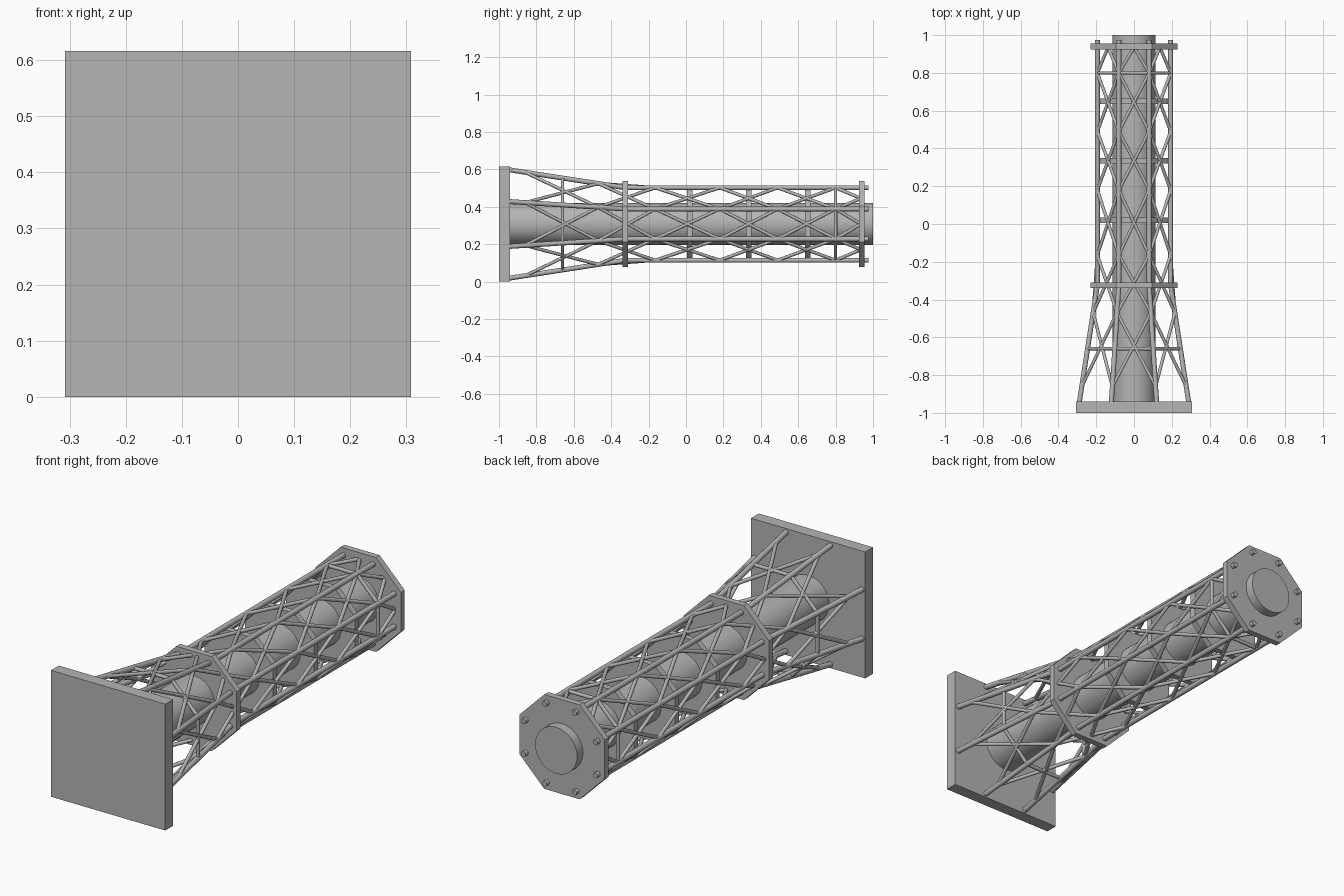
import bpy, math
from mathutils import Vector

cube = bpy.data.objects.get("Cube")
if cube:
    bpy.data.objects.remove(cube, do_unlink=True)

ZC = 0.308          # height of the long axis
PLATE_Y = -0.325    # where the flared legs become straight

steel = bpy.data.materials.new("grey steel")
steel.use_nodes = True
steel.diffuse_color = (0.46, 0.46, 0.46, 1)
steel.node_tree.nodes["Principled BSDF"].inputs["Base Color"].default_value = (0.46, 0.46, 0.46, 1)


def finish(name, smooth=False):
    ob = bpy.context.object
    ob.name = name
    ob.data.materials.append(steel)
    if smooth:
        bpy.ops.object.shade_smooth_by_angle(angle=math.radians(40))
    return ob


def rod(name, a, b, r, sides=12, smooth=True):
    """Cylinder between two points."""
    a, b = Vector(a), Vector(b)
    d = b - a
    bpy.ops.mesh.primitive_cylinder_add(vertices=sides, radius=r, depth=d.length, location=(a + b) / 2)
    bpy.context.object.rotation_euler = d.to_track_quat('Z', 'Y').to_euler()
    return finish(name, smooth)


def octagon(name, y, apothem, thick):
    """Octagonal plate across the axis, flats facing the sides and top."""
    bpy.ops.mesh.primitive_cylinder_add(vertices=8, radius=apothem / math.cos(math.pi / 8), depth=thick)
    ob = bpy.context.object
    ob.rotation_euler = (math.pi / 2, 0, 0)
    for v in ob.data.vertices:
        x, z = v.co.x, v.co.y
        c, s = math.cos(math.pi / 8), math.sin(math.pi / 8)
        v.co.x, v.co.y = x * c - z * s, x * s + z * c
    ob.location = (0, y, ZC)
    return finish(name)


def node(i, y):
    """Point on leg i at distance y along the axis."""
    r = 0.21 + max(0, PLATE_Y - y) * 0.167
    a = math.pi / 8 + i * math.pi / 4
    return Vector((r * math.cos(a), y, ZC + r * math.sin(a)))


# Square base plate
bpy.ops.mesh.primitive_cube_add(size=1, location=(0, -0.97, ZC))
bpy.context.object.scale = (0.616, 0.06, 0.616)
finish("base_plate")

# Central tube
rod("central_tube", (0, -0.95, ZC), (0, 1, ZC), 0.113, 48)

# Outer flanges and inner diaphragms
octagon("middle_flange", PLATE_Y, 0.23, 0.03)
octagon("end_flange", 0.94, 0.23, 0.03)
for y in (0.02, 0.335, 0.65):
    octagon("inner_diaphragm", y, 0.185, 0.03)

levels = [-0.86, -0.47, -0.165, 0.18, 0.49, 0.80]
for i in range(8):
    # Legs: flared lower part, straight upper part
    rod("flared_leg", node(i, -0.95), node(i, PLATE_Y), 0.013)
    rod("straight_leg", node(i, PLATE_Y), node(i, 0.975), 0.013)
    # Crossed braces on each face
    for y0, y1 in zip(levels, levels[1:]):
        rod("cross_brace", node(i, y0), node(i + 1, y1), 0.009, 10)
        rod("cross_brace", node(i + 1, y0), node(i, y1), 0.009, 10)
    # Half braces meeting at the end flange
    tip = (node(i, 0.935) + node(i + 1, 0.935)) / 2
    for j in (i, i + 1):
        rod("end_brace", node(j, 0.80), tip, 0.009, 10)
    # Octagonal tie rings
    for y in (-0.66, 0.80):
        rod("tie_bar", node(i, y), node(i + 1, y), 0.009, 10)
